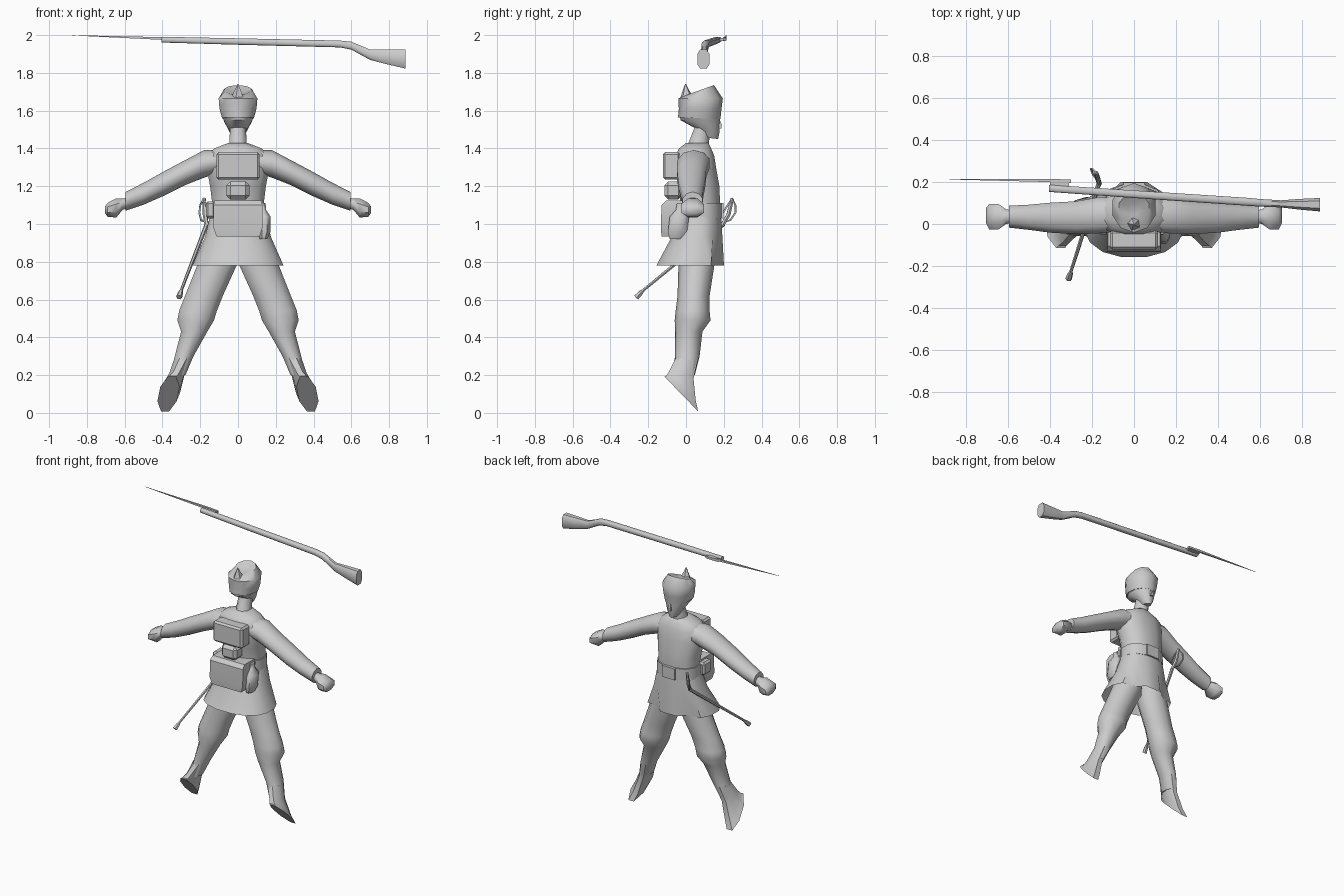
import bpy, bmesh, math
from mathutils import Vector as V

grey = bpy.data.materials.new("plain_grey")
grey.diffuse_color = (0.6, 0.6, 0.6, 1)


def finish(bm, name, angle=50):
    bmesh.ops.recalc_face_normals(bm, faces=bm.faces)
    me = bpy.data.meshes.new(name)
    bm.to_mesh(me)
    bm.free()
    ob = bpy.data.objects.new(name, me)
    bpy.context.collection.objects.link(ob)
    me.materials.append(grey)
    bpy.ops.object.select_all(action='DESELECT')
    ob.select_set(True)
    bpy.context.view_layer.objects.active = ob
    bpy.ops.object.shade_smooth_by_angle(angle=math.radians(angle))
    return ob


def loft(name, rings, n=8, caps=(True, True), power=1.0, angle=50, warp=None):
    """Skin rings given as (centre, half-axis u, half-axis v)."""
    bm = bmesh.new()
    loops = []
    for k, (c, u, v) in enumerate(rings):
        loop = []
        for i in range(n):
            a = 2 * math.pi * (i + 0.5) / n
            ca, sa = math.cos(a), math.sin(a)
            ca = math.copysign(abs(ca) ** power, ca)
            sa = math.copysign(abs(sa) ** power, sa)
            f = warp(k, i) if warp else 1
            loop.append(bm.verts.new(V(c) + (V(u) * ca + V(v) * sa) * f))
        loops.append(loop)
    for a, b in zip(loops, loops[1:]):
        for i in range(n):
            j = (i + 1) % n
            bm.faces.new((a[i], a[j], b[j], b[i]))
    for use, loop in zip(caps, (loops[0], loops[-1])):
        if use:
            bm.faces.new(loop)
    return finish(bm, name, angle)


def level(rows, sx=1):
    """Horizontal rings from (z, x, half width, y, half depth)."""
    return [((sx * x, y, z), (rx, 0, 0), (0, ry, 0)) for z, x, rx, y, ry in rows]


def upright(rows, sx=1):
    """Rings across x from (x, z, half height, y, half depth)."""
    return [((sx * x, y, z), (0, ry, 0), (0, 0, rz)) for x, z, rz, y, ry in rows]


def box(name, lo, hi, bevel=0.0):
    bm = bmesh.new()
    bmesh.ops.create_cube(bm, size=1)
    lo, hi = V(lo), V(hi)
    for v in bm.verts:
        v.co = V([(lo[k] + hi[k]) / 2 + v.co[k] * (hi[k] - lo[k]) for k in range(3)])
    if bevel:
        bmesh.ops.bevel(bm, geom=bm.edges[:], offset=bevel, segments=1, affect='EDGES')
    return finish(bm, name, 35)


def rod(name, pts, radii, n=6):
    """Tube following points with a radius for each."""
    pts = [V(p) for p in pts]
    rings = []
    for i, p in enumerate(pts):
        t = (pts[min(i + 1, len(pts) - 1)] - pts[max(i - 1, 0)]).normalized()
        u = t.cross(V((1, 0.1, 0))).normalized()
        rings.append((p, u * radii[i], t.cross(u) * radii[i]))
    return loft(name, rings, n)


# Head, neck and nose
loft("neck", level([(1.36, 0, .08, .05, .08), (1.42, 0, .05, .065, .06),
                    (1.52, 0, .045, .09, .045)]), 8)
loft("head", [((0, .125, 1.455), (.025, 0, 0), (0, .045, -.005)),
              ((0, .115, 1.495), (.05, 0, 0), (0, .062, -.01)),
              ((0, .075, 1.545), (.078, 0, 0), (0, .105, -.005)),
              ((0, .075, 1.60), (.098, 0, 0), (0, .108, 0))], 10)
loft("nose", level([(1.505, 0, .014, .175, .018), (1.525, 0, .012, .177, .018),
                    (1.56, 0, .006, .17, .008)]), 4)

# Cap with sunken crown and rear point
loft("cap", [((0, .07, 1.56), (.088, 0, 0), (0, .112, -.005)),
             ((0, .075, 1.61), (.103, 0, 0), (0, .113, 0)),
             ((0, .077, 1.665), (.108, 0, 0), (0, .118, 0)),
             ((0, .078, 1.71), (.075, 0, 0), (0, .07, .025)),
             ((0, .075, 1.695), (.03, 0, 0), (0, .03, .01))], 10)
loft("cap_point", [((0, .005, 1.66), (.04, 0, 0), (0, .04, 0)),
                   ((0, -.003, 1.742), (.002, 0, 0), (0, .002, 0))], 5)

# Coat body
loft("torso", level([(1.0, 0, .145, .075, .105), (1.12, 0, .142, .075, .108),
                     (1.20, 0, .152, .068, .112), (1.29, 0, .170, .052, .112),
                     (1.36, 0, .170, .047, .106), (1.40, 0, .13, .048, .088),
                     (1.43, 0, .05, .06, .06)]), 12, power=.85, angle=60)
loft("belt", level([(1.03, 0, .153, .077, .115), (1.11, 0, .15, .077, .115)]),
     12, power=.85)
box("belt_pouch", (-.05, .16, 1.03), (.05, .198, 1.11))


# Coat skirt with two pinched pleats at the front
def pleat(k, i):
    return (1, .97, .8)[k] if i in (2, 5) else 1


loft("coat_skirt", level([(1.05, 0, .148, .075, .112), (.93, 0, .178, .058, .137),
                          (.78, 0, .245, .022, .182)]),
     16, (False, False), .85, 35,
     lambda k, i: (1, .97, .8)[k] if i in (2, 5) else 1)

# Paired limbs
for side, sx in (("left", -1), ("right", 1)):
    loft(side + "_sleeve", upright([(.08, 1.335, .06, .045, .085),
                                    (.18, 1.318, .073, .04, .09),
                                    (.28, 1.272, .066, .03, .082),
                                    (.40, 1.210, .064, .03, .075),
                                    (.50, 1.160, .058, .032, .063),
                                    (.595, 1.120, .050, .035, .055)], sx), 10)
    loft(side + "_hand", upright([(.57, 1.115, .030, .035, .03),
                                  (.61, 1.105, .032, .035, .038),
                                  (.645, 1.085, .055, .035, .065),
                                  (.69, 1.075, .040, .035, .065),
                                  (.705, 1.075, .018, .04, .04)], sx), 8)
    loft(side + "_trouser", level([(.96, .08, .08, .06, .09), (.78, .112, .11, .055, .095),
                                   (.62, .18, .105, .04, .085), (.54, .212, .105, .035, .09),
                                   (.49, .224, .102, .035, .095), (.43, .232, .073, .015, .072),
                                   (.30, .285, .052, .007, .065),
                                   (.20, .318, .042, -.015, .062)], sx), 10)
    # Boot ends in a steep sole with the toe pointing down
    loft(side + "_boot", [((sx * .29, .005, .29), (.05, 0, 0), (0, .065, 0)),
                          ((sx * .325, -.025, .20), (.043, 0, 0), (0, .07, -.02)),
                          ((sx * .352, -.027, .13), (.052, 0, 0), (sx * .01, .085, -.07)),
                          ((sx * .368, -.025, .10), (.055, 0, 0), (sx * .02, .097, -.1))],
         8, angle=40)

# Pack, blanket and bags
box("upper_pack", (-.115, -.122, 1.235), (.115, -.03, 1.38), .012)
box("rolled_blanket", (-.06, -.115, 1.13), (.06, -.02, 1.225), .02)
loft("bread_bag", level([(.935, .0, .115, -.075, .055), (.98, 0, .13, -.07, .063),
                         (1.10, 0, .13, -.06, .07), (1.125, 0, .125, -.05, .055)]),
     4, power=.01, angle=35)
loft("canteen", level([(.92, .135, .022, -.05, .04), (.96, .14, .035, -.045, .055),
                       (1.04, .14, .035, -.035, .055), (1.075, .132, .018, -.03, .025),
                       (1.11, .132, .015, -.03, .02)]), 8)
box("side_pouch", (-.17, -.05, 1.03), (-.12, .04, 1.12), .012)

# Sword: scabbard, grip and looped guard
rod("scabbard", [(-.312, -.262, .612), (-.305, -.24, .635), (-.30, -.225, .65),
                 (-.165, .2, 1.0)], [.016, .014, .008, .012])
rod("sword_grip", [(-.165, .19, .99), (-.175, .225, 1.05), (-.18, .245, 1.135)],
    [.012, .012, .010])
rod("sword_guard", [(-.165, .195, 1.01), (-.195, .235, 1.02), (-.205, .262, 1.06),
                    (-.20, .262, 1.10), (-.18, .245, 1.135), (-.165, .215, 1.09),
                    (-.16, .19, 1.05)], [.006] * 7, 4)

# Rifle floating overhead
loft("rifle", upright([(-.405, 1.976, .016, .170, .018), (.0, 1.966, .018, .142, .019),
                       (.54, 1.953, .019, .106, .020), (.60, 1.944, .022, .101, .019),
                       (.70, 1.896, .029, .096, .018), (.79, 1.884, .041, .094, .027),
                       (.887, 1.873, .053, .092, .034)]), 8, power=.7)
loft("bayonet", upright([(-.88, 1.999, .001, .213, .001), (-.40, 1.982, .010, .207, .010),
                         (-.30, 1.978, .010, .204, .012)]), 4)
box("bayonet_mount", (-.40, .165, 1.968), (-.31, .21, 1.984))
